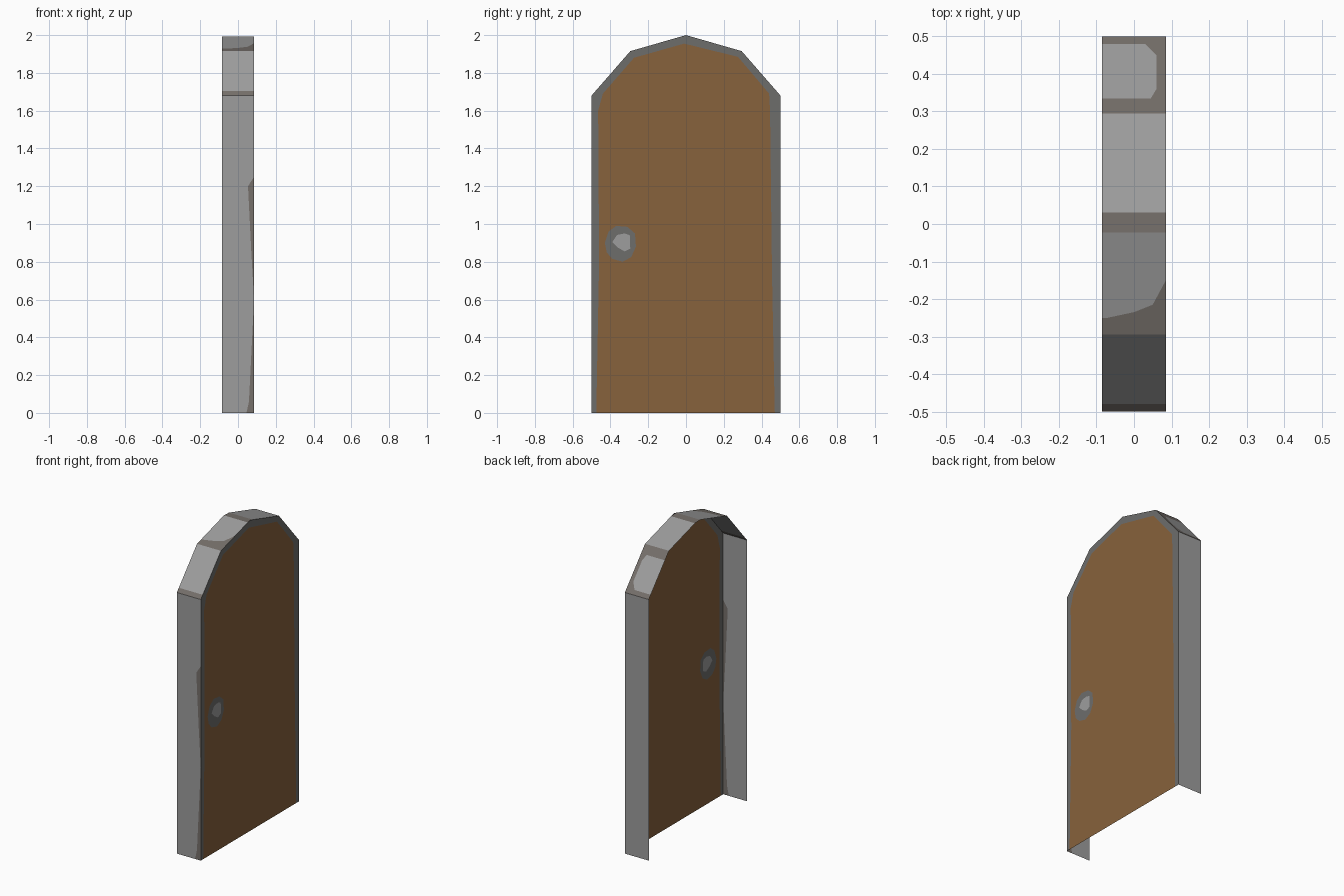
import bpy, bmesh
from mathutils import Vector
from mathutils.geometry import tessellate_polygon

if "Cube" in bpy.data.objects:
    bpy.data.objects.remove(bpy.data.objects["Cube"])

X0, X1 = -0.085, 0.085      # open back edge and door plane


def mat(name, rgb):
    m = bpy.data.materials.new(name)
    m.diffuse_color = (*rgb, 1)
    m.use_nodes = True
    m.node_tree.nodes["Principled BSDF"].inputs["Base Color"].default_value = m.diffuse_color
    return m


STONE = mat("light_grey", (0.34, 0.34, 0.34))
TAUPE = mat("taupe_grey", (0.18, 0.16, 0.145))
TRIM = mat("dark_grey", (0.155, 0.153, 0.148))
WOOD = mat("brown_wood", (0.243, 0.122, 0.045))


def make(name, faces, mats):
    """faces: list of (points, material index), welded into one flat-shaded mesh."""
    bm = bmesh.new()
    for pts, mi in faces:
        f = bm.faces.new([bm.verts.new(p) for p in pts])
        f.material_index = mi
    bmesh.ops.remove_doubles(bm, verts=bm.verts, dist=1e-5)
    me = bpy.data.meshes.new(name)
    bm.to_mesh(me)
    bm.free()
    for m in mats:
        me.materials.append(m)
    ob = bpy.data.objects.new(name, me)
    bpy.context.collection.objects.link(ob)


def plate(name, loops, m):
    """Flat sheet in the door plane; the loops after the first are holes."""
    loops = [[Vector((X1, y, z)) for y, z in lp] for lp in loops]
    flat = [p for lp in loops for p in lp]
    faces = []
    for tri in tessellate_polygon(loops):
        a, b, c = (flat[i] for i in tri)
        if (b - a).cross(c - a).x < 0:
            b, c = c, b
        faces.append(((a, b, c), 0))
    make(name, faces, [m])


# Arched outline, and the wavy inner edge of the trim
outer = [(-.5, 0), (-.5, .8), (-.5, 1.6), (-.5, 1.68), (-.295, 1.915), (0, 2),
         (.295, 1.915), (.5, 1.68), (.5, 1.6), (.5, .75), (.5, 0)]
inner = [(-.475, 0), (-.46, .8), (-.465, 1.6), (-.44, 1.69), (-.275, 1.88), (-.01, 1.955),
         (.275, 1.885), (.44, 1.69), (.445, 1.6), (.455, .75), (.47, 0)]
ring = [(-.43, .9), (-.41, .96), (-.37, .99), (-.31, .985), (-.27, .95), (-.265, .88),
        (-.29, .825), (-.335, .8), (-.39, .815), (-.42, .85)]
core = [(-.39, .905), (-.365, .942), (-.325, .95), (-.297, .94),
        (-.295, .87), (-.325, .855), (-.36, .875)]

# Door face, trim and round handle, fitted edge to edge
plate("door_trim", [outer + inner[::-1]], TRIM)
plate("door_panel", [inner, ring], WOOD)
plate("handle_ring", [ring, core], TRIM)
plate("handle_knob", [core], STONE)


def roof(y):
    """Height of the arch at y."""
    a = abs(y)
    if a > .295:
        return 1.68 + (.5 - a) / .205 * .235
    return 2 - a / .295 * .085


# Surround: (y, z, x of the worn edge, main colour up to the next point)
S, T = 0, 1
path = [(-.5, 0, .045, S), (-.5, .06, .058, S), (-.5, .6, X1, S), (-.5, .86, .07, S),
        (-.5, 1.2, .053, S), (-.5, 1.25, X1, S), (-.5, 1.68, X1, T)]
path += [(y, roof(y), x, c) for y, x, c in
         [(-.48, X1, S), (-.295, X1, T), (-.25, -.07, S), (-.235, 0, S), (-.215, .05, S),
          (-.15, X1, S), (-.022, X1, T), (.03, X1, S), (.295, X1, T), (.335, .045, S),
          (.36, .06, S), (.45, .06, S), (.48, .03, T), (.5, X1, S)]]
path.append((.5, 0, X1, S))

faces = []
for (y0, z0, s0, c), (y1, z1, s1, _) in zip(path, path[1:]):
    for a0, a1, b0, b1, col in ((X0, X0, s0, s1, c), (s0, s1, X1, X1, T)):
        pts = [(a0, y0, z0), (b0, y0, z0), (b1, y1, z1), (a1, y1, z1)]
        pts = [p for i, p in enumerate(pts) if p not in pts[:i]]
        if len(pts) > 2:
            faces.append((pts, col))
make("door_surround", faces, [STONE, TAUPE])
